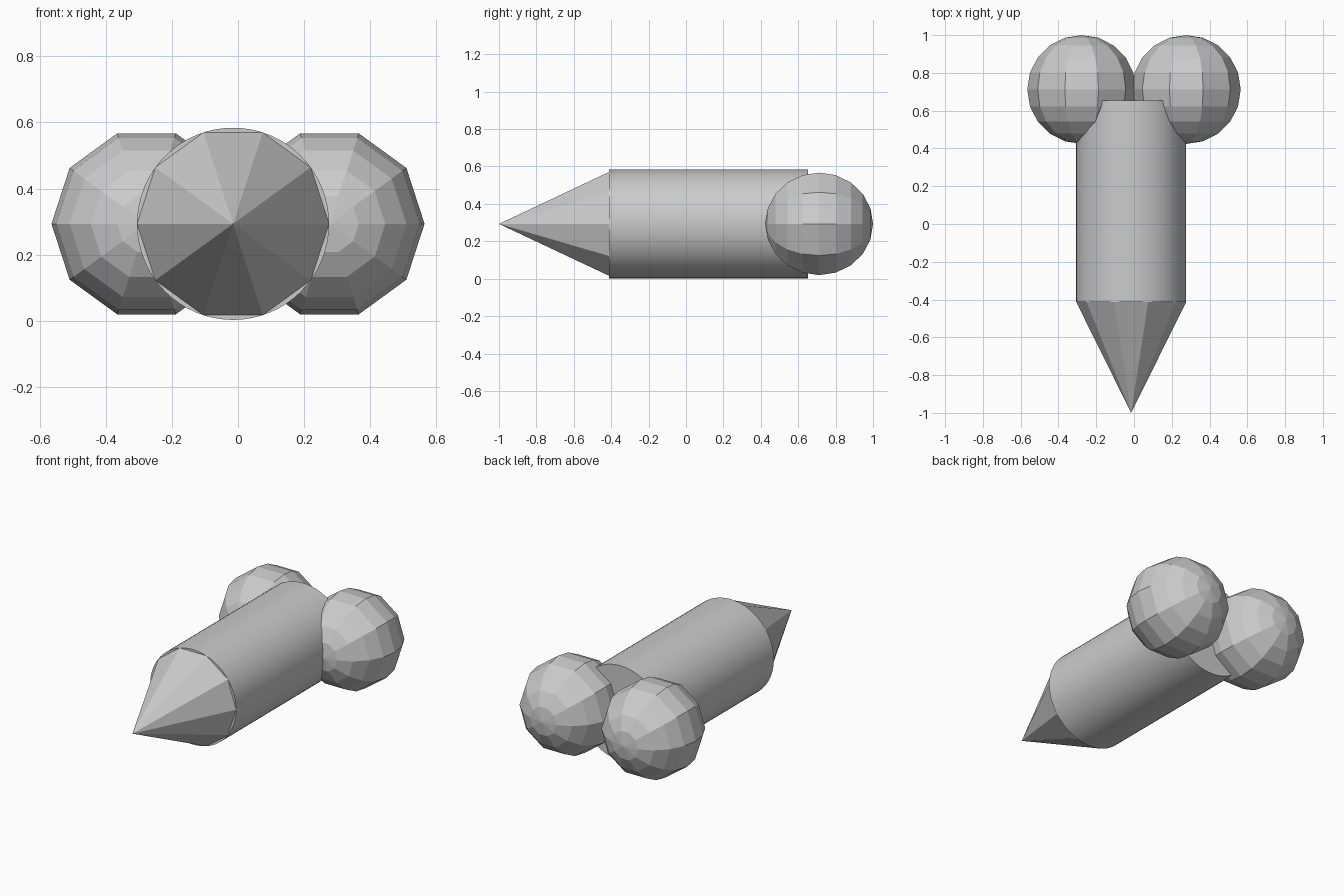
import bpy, bmesh
from math import sin, cos, pi, radians

if "Cube" in bpy.data.objects:
    bpy.data.objects.remove(bpy.data.objects["Cube"])

Z = 0.293    # shared axis height
R = 0.291    # shaft radius


def lathe(name, profile, sides, x):
    """Revolve (y, radius) points about a y-directed axis through (x, Z)."""
    bm = bmesh.new()
    rings = []
    for y, r in profile:
        count = sides if r > 1e-6 else 1
        rings.append([bm.verts.new((r * cos(2 * pi * i / sides), y,
                                    r * sin(2 * pi * i / sides)))
                      for i in range(count)])
    for a, b in zip(rings, rings[1:]):
        for i in range(sides):
            j = (i + 1) % sides
            quad = [a[i % len(a)], a[j % len(a)], b[j % len(b)], b[i % len(b)]]
            bm.faces.new(list(dict.fromkeys(quad)))
    for ring in (rings[0], rings[-1]):
        if len(ring) > 1:
            bm.faces.new(ring)
    bmesh.ops.recalc_face_normals(bm, faces=bm.faces[:])
    mesh = bpy.data.meshes.new(name)
    bm.to_mesh(mesh)
    bm.free()
    obj = bpy.data.objects.new(name, mesh)
    obj.location = (x, 0, Z)
    bpy.context.collection.objects.link(obj)
    return obj


# Smooth round shaft
shaft = lathe("shaft", [(-0.413, R), (0.653, R)], 64, -0.015)
bpy.context.view_layer.objects.active = shaft
shaft.select_set(True)
bpy.ops.object.shade_smooth_by_angle(angle=radians(30))

# Ten-sided pointed tip
lathe("tip", [(-1.0, 0), (-0.413, R)], 10, -0.015)

# Pair of faceted balls at the back, poles along y
SR = 0.288
arc = [(0.712 - SR * cos(pi * k / 10), SR * sin(pi * k / 10) if 0 < k < 10 else 0)
       for k in range(11)]
for side, x in (("left", -0.277), ("right", 0.277)):
    lathe("ball_" + side, arc, 10, x)
